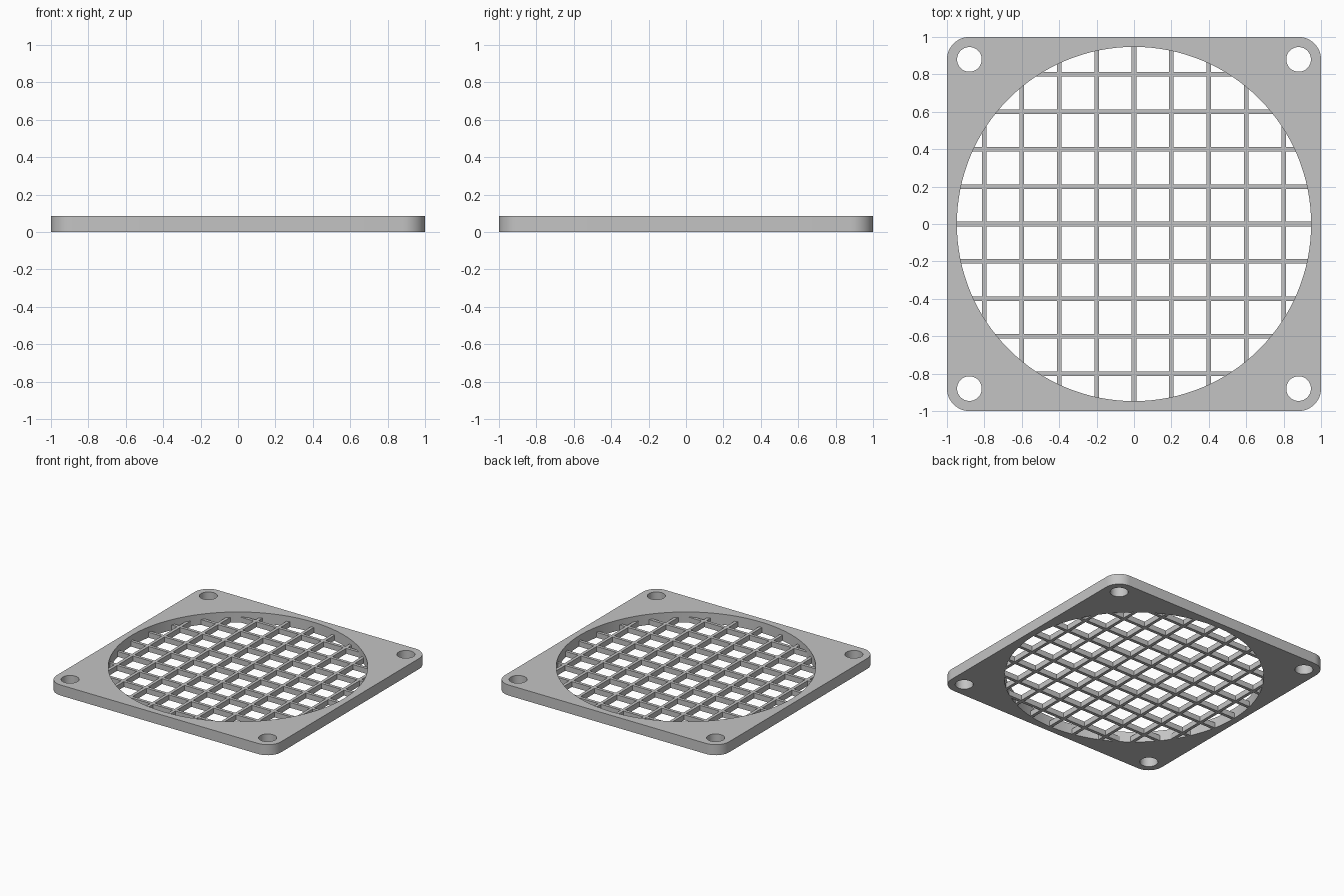
import bpy, bmesh
from math import sin, cos, pi, sqrt

if "Cube" in bpy.data.objects:
    bpy.data.objects.remove(bpy.data.objects["Cube"])

HEIGHT = 0.085        # frame thickness
BAR_H = 0.043         # grille thickness
BAR_W = 0.025
PITCH = 0.2
RADIUS = 0.947        # main opening
HOLE = 0.88           # screw hole offset
HOLE_R = 0.066
CORNER = 0.12

grey = bpy.data.materials.new("light grey")
grey.diffuse_color = (0.55, 0.55, 0.55, 1)
grey.use_nodes = True
grey.node_tree.nodes["Principled BSDF"].inputs["Base Color"].default_value = grey.diffuse_color


def arc(cx, cy, r, start, end, n):
    return [(cx + r * cos(start + (end - start) * i / n),
             cy + r * sin(start + (end - start) * i / n)) for i in range(n + 1)]


def circle(cx, cy, r, n):
    return arc(cx, cy, r, 0, 2 * pi, n)[:-1]


# Frame: rounded square with a round opening and four screw holes
corners = [(1, 1), (-1, 1), (-1, -1), (1, -1)]
outline = []
for k, (sx, sy) in enumerate(corners):
    c = 1 - CORNER
    outline += arc(sx * c, sy * c, CORNER, k * pi / 2, (k + 1) * pi / 2, 12)
loops = [outline, circle(0, 0, RADIUS, 128)]
loops += [circle(sx * HOLE, sy * HOLE, HOLE_R, 32) for sx, sy in corners]

curve = bpy.data.curves.new("frame", 'CURVE')
curve.dimensions = '2D'
curve.fill_mode = 'BOTH'
curve.extrude = HEIGHT / 2
for pts in loops:
    spline = curve.splines.new('POLY')
    spline.points.add(len(pts) - 1)
    for p, (x, y) in zip(spline.points, pts):
        p.co = (x, y, HEIGHT / 2, 1)
    spline.use_cyclic_u = True
frame = bpy.data.objects.new("frame", curve)
bpy.context.collection.objects.link(frame)
frame.location.z = HEIGHT / 2
bpy.context.view_layer.objects.active = frame
frame.select_set(True)
bpy.ops.object.convert(target='MESH')
frame = bpy.context.object

# Weld the caps to the walls and rest the frame on the ground
bm = bmesh.new()
bm.from_mesh(frame.data)
bmesh.ops.remove_doubles(bm, verts=bm.verts, dist=0.0001)
bmesh.ops.recalc_face_normals(bm, faces=bm.faces)
low = min(v.co.z for v in bm.verts)
bmesh.ops.translate(bm, verts=bm.verts, vec=(0, 0, -low))
bm.to_mesh(frame.data)
bm.free()
frame.location.z = 0
frame.data.materials.clear()
frame.data.materials.append(grey)
bpy.ops.object.shade_smooth_by_angle(angle=pi / 6)

# Grille: bars whose ends are trimmed to the round opening
bm = bmesh.new()
h = BAR_W / 2
offsets = [i * PITCH for i in range(-4, 5)]


def chord(d):
    return sqrt(RADIUS ** 2 - d ** 2)


def prism(quad):
    lower = [bm.verts.new((x, y, 0)) for x, y in quad]
    upper = [bm.verts.new((x, y, BAR_H)) for x, y in quad]
    bm.faces.new(lower[::-1])
    bm.faces.new(upper)
    for i in range(4):
        j = (i + 1) % 4
        bm.faces.new((lower[i], lower[j], upper[j], upper[i]))


for d in offsets:
    a, b = chord(d - h), chord(d + h)
    # full bar running left to right
    prism([(-a, d - h), (a, d - h), (b, d + h), (-b, d + h)])
    # front to back bar, in pieces between the crossing bars
    crossings = [o for o in offsets if abs(o) + h < min(a, b)]
    starts = [(-a, -b)] + [(o + h, o + h) for o in crossings]
    ends = [(o - h, o - h) for o in crossings] + [(a, b)]
    for (s0, s1), (e0, e1) in zip(starts, ends):
        prism([(d - h, s0), (d + h, s1), (d + h, e1), (d - h, e0)])

bmesh.ops.recalc_face_normals(bm, faces=bm.faces)
mesh = bpy.data.meshes.new("grille")
bm.to_mesh(mesh)
bm.free()
mesh.materials.append(grey)
bpy.context.collection.objects.link(bpy.data.objects.new("grille", mesh))
